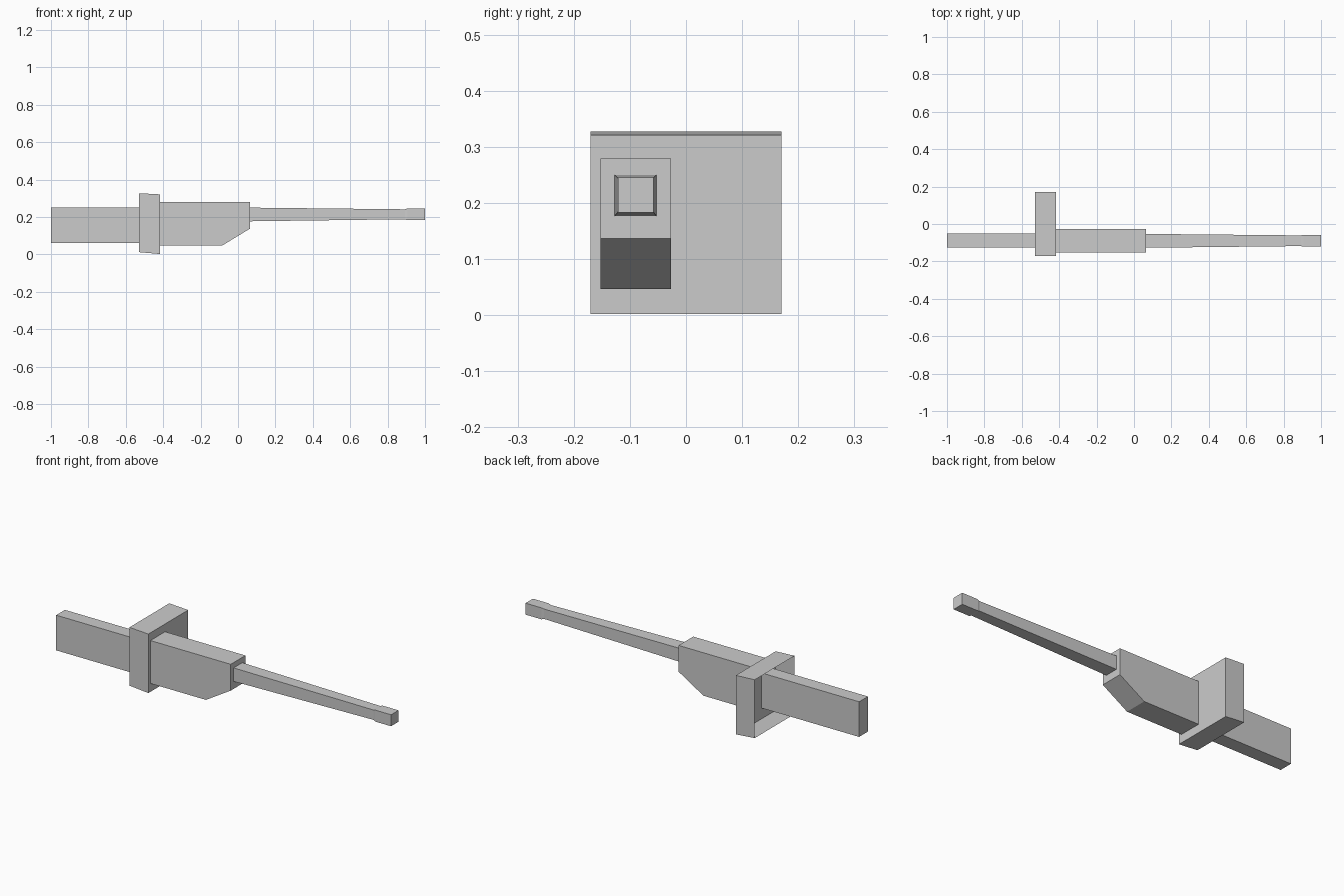
import bpy, bmesh

if "Cube" in bpy.data.objects:
    bpy.data.objects.remove(bpy.data.objects["Cube"])


def loft(name, sections, open_start=False):
    """Skin quad sections given as (x_bottom, x_top, y0, y1, z0_start..z1)."""
    bm = bmesh.new()
    rings = [[bm.verts.new(p) for p in ((x, y0, z0), (x, y1, z0), (x, y1, z1), (x, y0, z1))]
             for x, y0, y1, z0, z1 in sections]
    for a, b in zip(rings, rings[1:]):
        for i in range(4):
            j = (i + 1) % 4
            bm.faces.new((a[i], a[j], b[j], b[i]))
    if not open_start:
        bm.faces.new(rings[0][::-1])
    bm.faces.new(rings[-1])
    bmesh.ops.recalc_face_normals(bm, faces=bm.faces)
    mesh = bpy.data.meshes.new(name)
    bm.to_mesh(mesh)
    bm.free()
    ob = bpy.data.objects.new(name, mesh)
    bpy.context.collection.objects.link(ob)
    return ob


# Flat rear bar, running through the hollow cross block
loft("rear_bar", [(-1, -.125, -.05, .06, .25), (-.416, -.125, -.05, .06, .25)])

# Wide, slightly tilted cross block, open at the back
loft("cross_block", [(-.53, -.17, .17, .012, .327), (-.417, -.17, .17, .002, .321)], open_start=True)

# Main body with chamfered lower front
loft("body", [(-.417, -.152, -.027, .047, .279), (-.085, -.152, -.027, .047, .279),
              (.063, -.152, -.027, .137, .279)])

# Tapered square barrel
loft("barrel", [(.063, -.127, -.053, .177, .25), (.9, -.118, -.061, .188, .241)])

# Square tip
loft("tip", [(.892, -.118, -.061, .188, .241), (.905, -.121, -.058, .183, .245),
             (1, -.121, -.058, .183, .245)])
